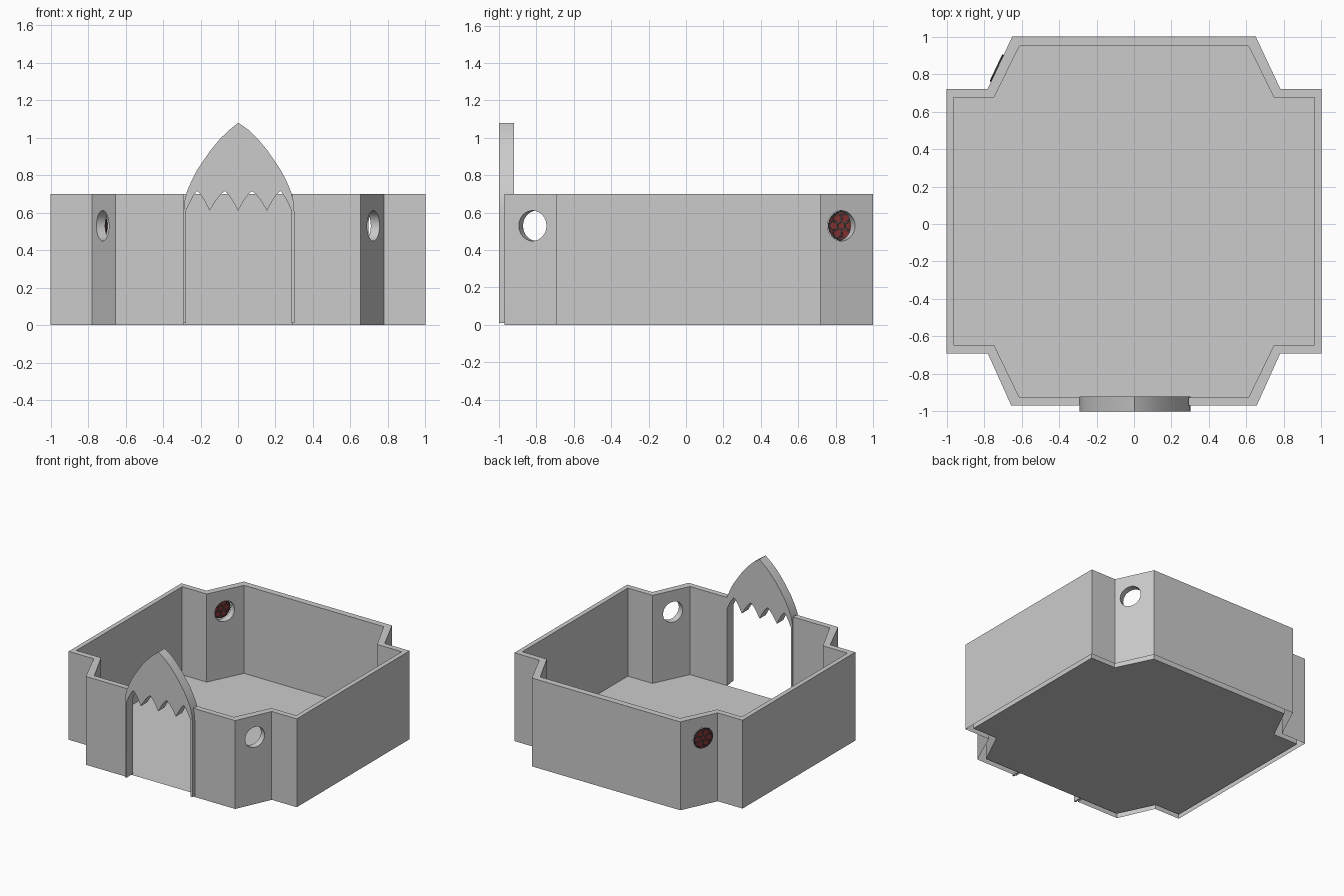
import bpy, bmesh, math
from mathutils import Vector, Matrix

if "Cube" in bpy.data.objects:
    bpy.data.objects.remove(bpy.data.objects["Cube"])


def finish(name, bm):
    bmesh.ops.recalc_face_normals(bm, faces=bm.faces)
    me = bpy.data.meshes.new(name)
    bm.to_mesh(me)
    bm.free()
    ob = bpy.data.objects.new(name, me)
    bpy.context.collection.objects.link(ob)
    return ob


def prism(name, pts, offset):
    """Polygon extruded along an offset vector."""
    bm = bmesh.new()
    f = bm.faces.new([bm.verts.new(p) for p in pts])
    ext = bmesh.ops.extrude_face_region(bm, geom=[f])
    vs = [g for g in ext['geom'] if isinstance(g, bmesh.types.BMVert)]
    bmesh.ops.translate(bm, verts=vs, vec=offset)
    return finish(name, bm)


def select_only(ob):
    bpy.ops.object.select_all(action='DESELECT')
    ob.select_set(True)
    bpy.context.view_layer.objects.active = ob


def mirrored(half):
    return half + [(-x, y) for x, y in reversed(half)]


# Walls: outer and inner outlines, left open at the doorway
outer = [(0.29, -0.97), (0.655, -0.97), (0.78, -0.692), (1, -0.692),
         (1, 0.72), (0.782, 0.72), (0.65, 1.0)]
inner = [(0.29, -0.925), (0.612, -0.925), (0.747, -0.647), (0.963, -0.647),
         (0.963, 0.675), (0.747, 0.675), (0.612, 0.95)]
ring = mirrored(outer) + mirrored(inner)[::-1]
walls = prism("walls", [(x, y, 0) for x, y in ring], (0, 0, 0.7))

# Round window openings in the four diagonal corner panels
windows = []
for s in (-1, 1):
    windows.append((Vector((s * 0.722, -0.82, 0.53)), Vector((s * 0.912, -0.41, 0))))
    windows.append((Vector((s * 0.73, 0.83, 0.53)), Vector((s * 0.905, 0.425, 0))))


def facing(pos, n):
    return Matrix.Translation(pos) @ n.to_track_quat('Z', 'Y').to_matrix().to_4x4()


bm = bmesh.new()
for pos, n in windows:
    bmesh.ops.create_cone(bm, cap_ends=True, segments=40, radius1=0.081, radius2=0.081,
                          depth=0.2, matrix=facing(pos, n))
cutter = finish("window_cutter", bm)
cutter.hide_render = True
mod = walls.modifiers.new("windows", 'BOOLEAN')
mod.operation = 'DIFFERENCE'
mod.solver = 'EXACT'
mod.object = cutter
select_only(walls)
bpy.ops.object.modifier_apply(modifier=mod.name)
bpy.data.objects.remove(cutter)

# Wall shell is open underneath
bm = bmesh.new()
bm.from_mesh(walls.data)
under = [f for f in bm.faces if all(v.co.z < 1e-4 for v in f.verts)]
bmesh.ops.delete(bm, geom=under, context='FACES')
bm.to_mesh(walls.data)
bm.free()
select_only(walls)
bpy.ops.object.shade_smooth_by_angle(angle=math.radians(20))

# Floor
bm = bmesh.new()
bm.faces.new([bm.verts.new((x, y, 0.002)) for x, y in mirrored(inner[1:])])
finish("floor", bm)

# Pointed doorway arch with jambs and a scalloped lower edge
cx = 0.005
half = [(-0.296, 0.01), (-0.296, 0.60), (-0.291, 0.66), (-0.279, 0.71), (-0.254, 0.768),
        (-0.225, 0.825), (-0.19, 0.877), (-0.15, 0.935), (-0.10, 0.995), (-0.05, 1.043)]
arch = [(cx + x, z) for x, z in half] + [(0.002, 1.08)]
arch += [(cx - x, z) for x, z in reversed(half)]
arch.append((0.286, 0.01))
cusps = [0.286, 0.155, 0.0, -0.152, -0.277]
peaks = [0.225, 0.075, -0.07, -0.217]
N = 8
for i, px in enumerate(peaks):
    for a, b in ((cusps[i], px), (cusps[i + 1], px)):
        side = []
        for k in range(N + 1):
            t = k / N
            side.append((a + (b - a) * t, 0.61 + 0.105 * math.sin(t * 1.2) / math.sin(1.2)))
        arch += side[:-1] if a == cusps[i] else side[::-1][:-1]
arch += [(-0.277, 0.61), (-0.277, 0.01)]
door = prism("door_arch", [(x, -1.0, z) for x, z in arch], (0, 0.08, 0))
select_only(door)
bpy.ops.object.shade_smooth_by_angle(angle=math.radians(30))


# Rose window in the back left opening
def material(name, col):
    m = bpy.data.materials.new(name)
    m.diffuse_color = col
    m.use_nodes = True
    m.node_tree.nodes["Principled BSDF"].inputs["Base Color"].default_value = m.diffuse_color
    return m


pos, n = windows[1]
rose = facing(pos + n * 0.004, n)
bm = bmesh.new()
bmesh.ops.create_cone(bm, cap_ends=True, segments=40, radius1=0.077, radius2=0.077,
                      depth=0.005, matrix=rose)
glass = finish("rose_glass", bm)
glass.data.materials.append(material("red_glass", (0.22, 0.03, 0.03, 1)))

lead = material("dark_lead", (0.05, 0.05, 0.05, 1))
rings = [(0, 0, 0.075), (0, 0, 0.02)]
rings += [(0.045 * math.cos(k * math.pi / 3), 0.045 * math.sin(k * math.pi / 3), 0.025)
          for k in range(6)]
for x, y, r in rings:
    bpy.ops.mesh.primitive_torus_add(major_radius=r, minor_radius=0.005,
                                     major_segments=32, minor_segments=6)
    t = bpy.context.object
    t.name = "rose_tracery"
    t.matrix_world = rose @ Matrix.Translation((x, y, 0))
    t.data.materials.append(lead)
    bpy.ops.object.shade_smooth()
